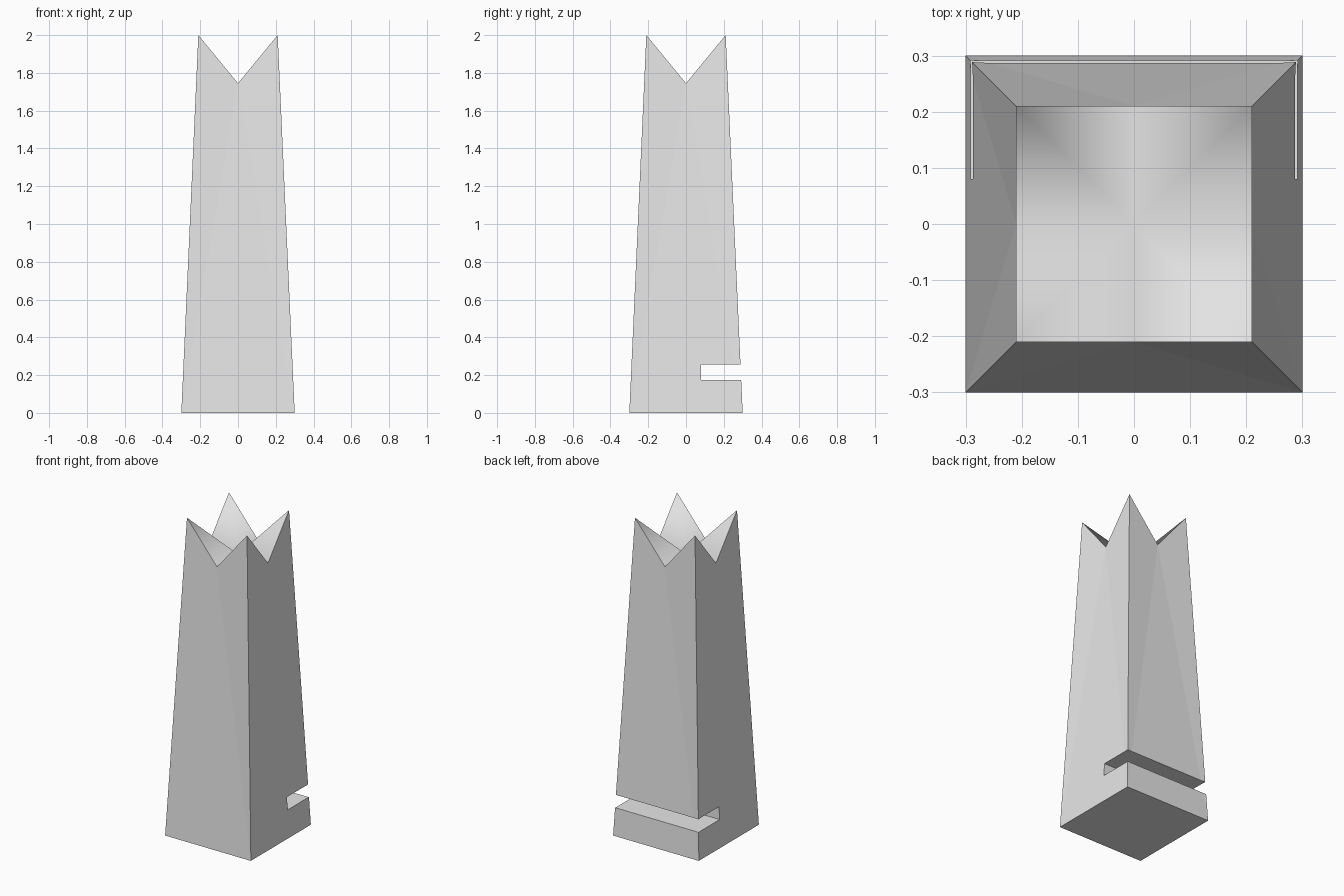
import bpy
import bmesh

cube = bpy.data.objects.get("Cube")
if cube:
    bpy.data.objects.remove(cube, do_unlink=True)

BASE, TOP = 0.30, 0.21        # half widths at foot and crown
NOTCH_Z, TIP_Z = 1.745, 2.0   # crown valleys and corner tips
SLOT_Y, SLOT_Z = 0.08, (0.175, 0.255)

# One flat grey for the whole tower
grey = bpy.data.materials.new("light grey")
grey.use_nodes = True
colour = (0.8, 0.8, 0.8, 1)
grey.diffuse_color = colour
grey.node_tree.nodes["Principled BSDF"].inputs["Base Color"].default_value = colour


def add_object(name, bm):
    mesh = bpy.data.meshes.new(name)
    bmesh.ops.recalc_face_normals(bm, faces=bm.faces)
    bm.to_mesh(mesh)
    bm.free()
    mesh.materials.append(grey)
    obj = bpy.data.objects.new(name, mesh)
    bpy.context.collection.objects.link(obj)
    return obj


# Tapered shaft with four raised corner points around a low centre
corners = [(-1, -1), (1, -1), (1, 1), (-1, 1)]
bm = bmesh.new()
foot = [bm.verts.new((x * BASE, y * BASE, 0)) for x, y in corners]
tips = [bm.verts.new((x * TOP, y * TOP, TIP_Z)) for x, y in corners]
valleys = []
for i in range(4):
    mid = (tips[i].co + tips[(i + 1) % 4].co) / 2
    mid.z = NOTCH_Z
    valleys.append(bm.verts.new(mid))
centre = bm.verts.new((0, 0, NOTCH_Z))

bm.faces.new(foot[::-1])
for i in range(4):
    j = (i + 1) % 4
    # Side of the shaft
    bm.faces.new((foot[i], foot[j], valleys[i]))
    bm.faces.new((foot[i], valleys[i], tips[i]))
    bm.faces.new((foot[j], tips[j], valleys[i]))
    # Crown, folded along the diagonals and softly shaded
    for tri in ((tips[i], valleys[i], centre), (valleys[i], tips[j], centre)):
        bm.faces.new(tri).smooth = True
tower = add_object("notched_tower", bm)

# Slot sawn through the rear of the foot
bm = bmesh.new()
bmesh.ops.create_cube(bm, size=1)
low, high = SLOT_Z
for v in bm.verts:
    v.co.x *= 2
    v.co.y = SLOT_Y if v.co.y < 0 else 0.5
    v.co.z = low if v.co.z < 0 else high
cutter = add_object("slot_cutter", bm)
cutter.hide_render = True

cut = tower.modifiers.new("slot", "BOOLEAN")
cut.operation = "DIFFERENCE"
cut.solver = "EXACT"
cut.object = cutter
bpy.context.view_layer.objects.active = tower
bpy.ops.object.modifier_apply(modifier=cut.name)
bpy.data.objects.remove(cutter, do_unlink=True)
